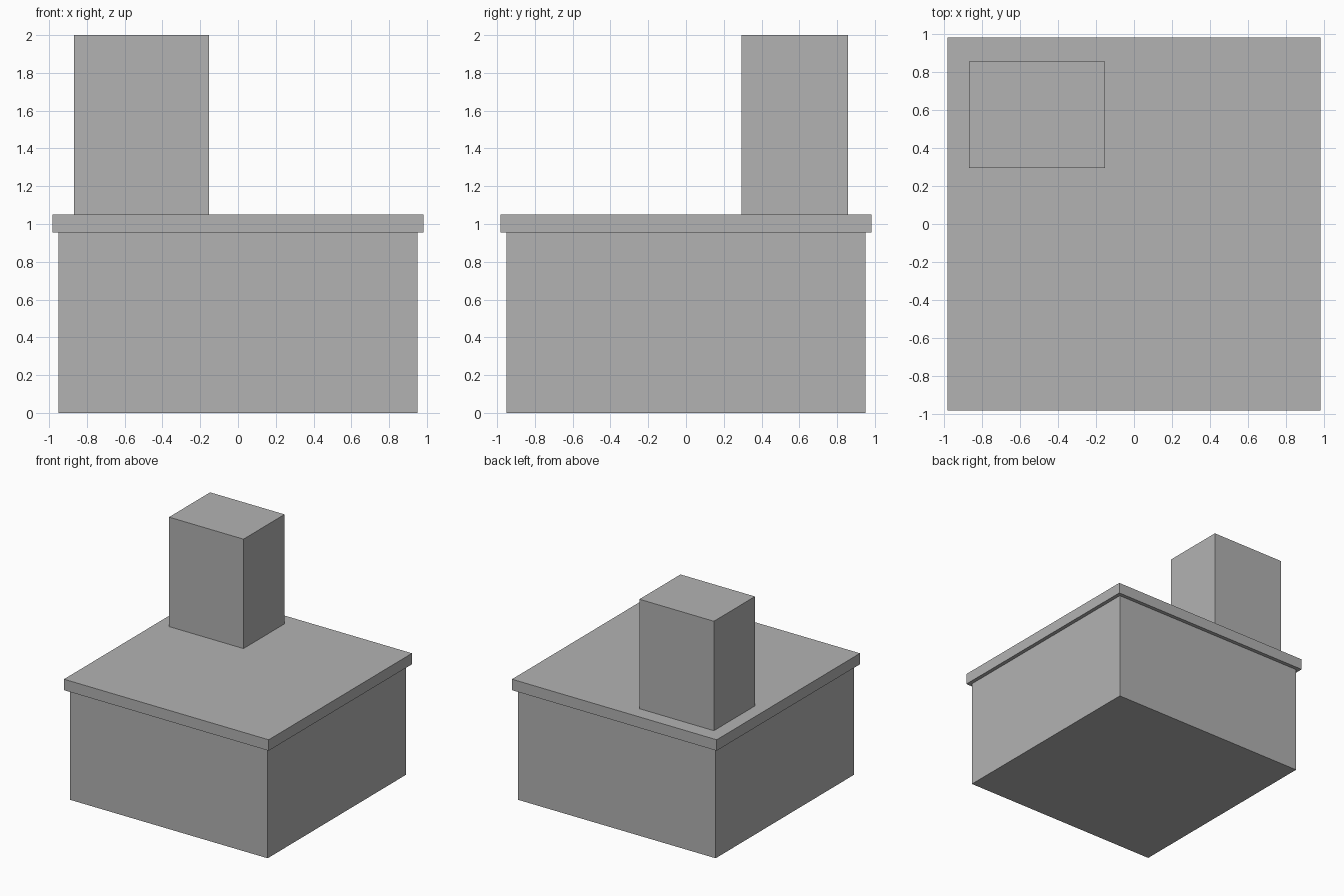
import bpy

if "Cube" in bpy.data.objects:
    bpy.data.objects.remove(bpy.data.objects["Cube"])

grey = bpy.data.materials.new("plain grey")
grey.diffuse_color = (0.448, 0.448, 0.448, 1.0)
grey.use_nodes = True
grey.node_tree.nodes["Principled BSDF"].inputs["Base Color"].default_value = grey.diffuse_color


def box(name, x, y, z):
    """Axis-aligned box from (low, high) extents on each axis."""
    spans = (x, y, z)
    bpy.ops.mesh.primitive_cube_add(size=1, location=[(a + b) / 2 for a, b in spans])
    obj = bpy.context.object
    obj.name = name
    obj.scale = [b - a for a, b in spans]
    bpy.ops.object.transform_apply(location=False, rotation=False, scale=True)
    obj.data.materials.append(grey)
    return obj


# Square main block
box("base_block", (-0.95, 0.95), (-0.95, 0.95), (0, 0.955))
# Thin overhanging top slab
box("top_slab", (-0.983, 0.983), (-0.983, 0.983), (0.955, 1.05))
# Tower at the back left corner
box("tower", (-0.868, -0.153), (0.294, 0.857), (1.05, 2.0))
